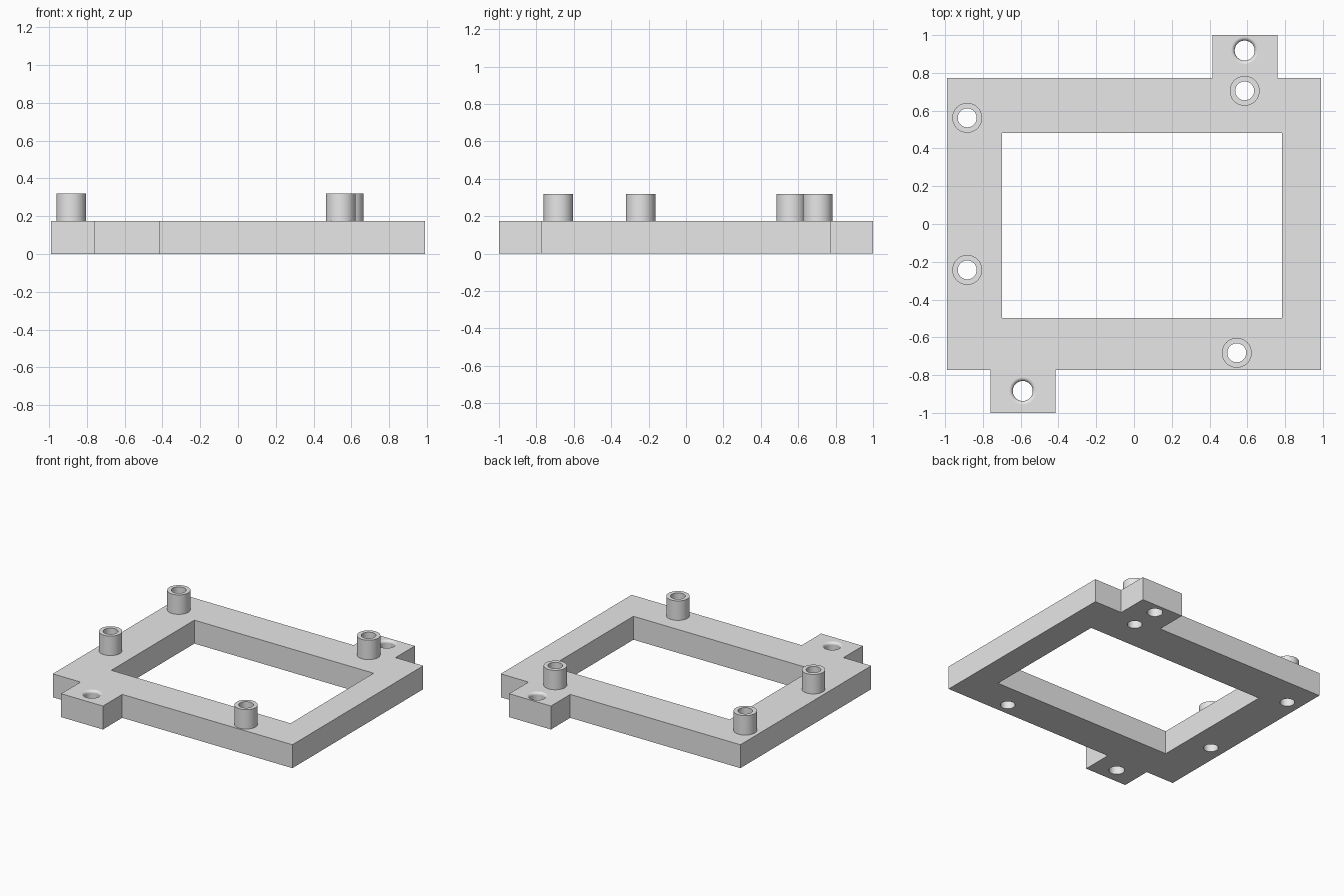
import bpy, bmesh
from math import sin, cos, pi, radians

PLATE_TOP, BOSS_TOP = 0.175, 0.32
BOSS_R, BORE_R, TAB_R, FILLET = 0.079, 0.05, 0.053, 0.02
BOSSES = [(0.586, 0.705), (-0.883, 0.562), (-0.883, -0.243), (0.544, -0.682)]
TAB_HOLES = [(0.586, 0.918), (-0.589, -0.884)]

if "Cube" in bpy.data.objects:
    bpy.data.objects.remove(bpy.data.objects["Cube"])

grey = bpy.data.materials.new("light_grey")
grey.use_nodes = True
grey.diffuse_color = (0.8, 0.8, 0.8, 1)
grey.node_tree.nodes["Principled BSDF"].inputs["Base Color"].default_value = (0.8, 0.8, 0.8, 1)


def finish(name, bm):
    """Turn a bmesh into a coloured object."""
    bmesh.ops.recalc_face_normals(bm, faces=bm.faces)
    mesh = bpy.data.meshes.new(name)
    bm.to_mesh(mesh)
    bm.free()
    mesh.materials.append(grey)
    obj = bpy.data.objects.new(name, mesh)
    bpy.context.collection.objects.link(obj)
    return obj


def prism(name, outline, z0, z1):
    """Extrude a flat outline upwards."""
    bm = bmesh.new()
    face = bm.faces.new([bm.verts.new((x, y, z0)) for x, y in outline])
    up = bmesh.ops.extrude_face_region(bm, geom=[face])["geom"]
    bmesh.ops.translate(bm, vec=(0, 0, z1 - z0),
                        verts=[v for v in up if isinstance(v, bmesh.types.BMVert)])
    return finish(name, bm)


def lathe(name, profile, centre, steps=48):
    """Spin an (r, z) profile around a vertical axis."""
    bm = bmesh.new()
    verts = [bm.verts.new((r, 0, z)) for r, z in profile]
    edges = [bm.edges.new(pair) for pair in zip(verts, verts[1:])]
    bmesh.ops.spin(bm, geom=verts + edges, cent=(0, 0, 0), axis=(0, 0, 1),
                   angle=2 * pi, steps=steps)
    bmesh.ops.remove_doubles(bm, verts=bm.verts, dist=1e-5)
    bmesh.ops.translate(bm, vec=(*centre, 0), verts=bm.verts)
    return finish(name, bm)


def select(obj):
    bpy.ops.object.select_all(action='DESELECT')
    obj.select_set(True)
    bpy.context.view_layer.objects.active = obj


def boolean(target, tool, operation):
    """Apply a boolean and throw the tool away."""
    mod = target.modifiers.new("boolean", 'BOOLEAN')
    mod.operation, mod.solver, mod.object = operation, 'EXACT', tool
    select(target)
    bpy.ops.object.modifier_apply(modifier=mod.name)
    bpy.data.objects.remove(tool)


# Plate outline with one tab; the other half is the same turned by 180 degrees
half = [(0.99, -0.772), (0.99, 0.772), (0.761, 0.772), (0.761, 1.0), (0.416, 1.0), (0.416, 0.772)]
frame = prism("mounting_frame", half + [(-x, -y) for x, y in half], 0, PLATE_TOP)

# Central window
window = [(-0.698, -0.498), (0.783, -0.498), (0.783, 0.482), (-0.698, 0.482)]
boolean(frame, prism("window_cutter", window, -0.1, 0.4), 'DIFFERENCE')

# Standoff bosses with through bores
for centre in BOSSES:
    solid = [(0, 0.05), (BOSS_R, 0.05), (BOSS_R, BOSS_TOP), (0, BOSS_TOP)]
    boolean(frame, lathe("boss", solid, centre), 'UNION')
    bore = [(0, -0.1), (BORE_R, -0.1), (BORE_R, 0.5), (0, 0.5)]
    boolean(frame, lathe("bore_cutter", bore, centre), 'DIFFERENCE')

# Tab holes with a rounded upper rim
rim = [(TAB_R + FILLET * (1 - cos(a)), PLATE_TOP - FILLET * (1 - sin(a)))
       for a in (i * pi / 12 for i in range(7))]
for centre in TAB_HOLES:
    hole = [(0, -0.1), (TAB_R, -0.1)] + rim + [(TAB_R + FILLET, 0.3), (0, 0.3)]
    boolean(frame, lathe("tab_hole_cutter", hole, centre), 'DIFFERENCE')

select(frame)
bpy.ops.object.shade_smooth_by_angle(angle=radians(30))
weighted = frame.modifiers.new("weighted_normals", 'WEIGHTED_NORMAL')
weighted.keep_sharp = True
